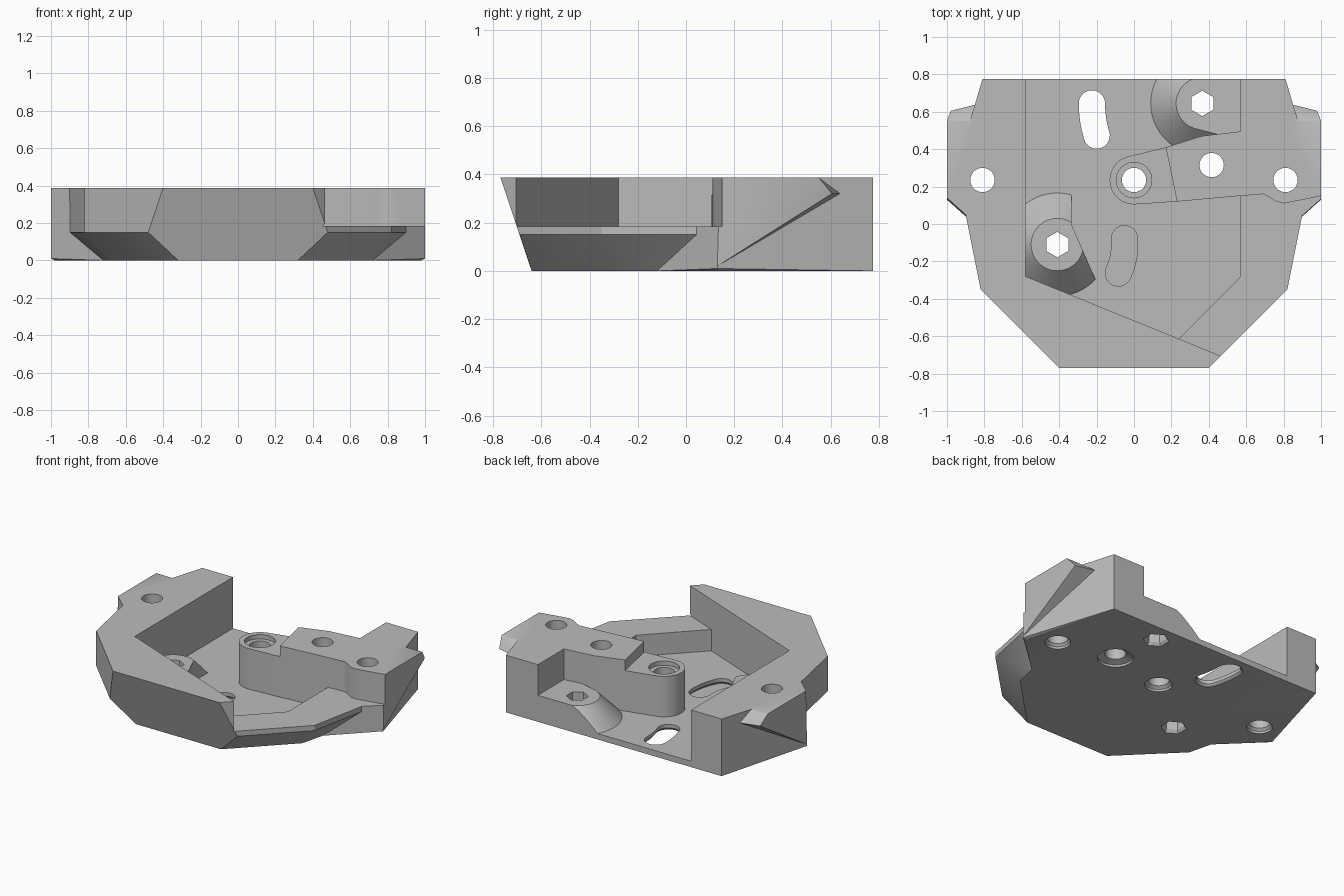
import bpy, bmesh, math
from mathutils import Vector

if "Cube" in bpy.data.objects:
    bpy.data.objects.remove(bpy.data.objects["Cube"], do_unlink=True)

TOP, LIP, FLOOR, PAD = 0.388, 0.185, 0.04, 0.18

grey = bpy.data.materials.new("plain grey")
grey.use_nodes = True
grey.diffuse_color = (0.5, 0.5, 0.5, 1)
grey.node_tree.nodes["Principled BSDF"].inputs["Base Color"].default_value = (0.5, 0.5, 0.5, 1)


def finish(name, bm):
    bmesh.ops.recalc_face_normals(bm, faces=bm.faces[:])
    me = bpy.data.meshes.new(name)
    bm.to_mesh(me)
    bm.free()
    me.materials.append(grey)
    ob = bpy.data.objects.new(name, me)
    bpy.context.collection.objects.link(ob)
    return ob


def hull(name, points, side=1):
    bm = bmesh.new()
    for x, y, z in points:
        bm.verts.new((x * side, y, z))
    res = bmesh.ops.convex_hull(bm, input=bm.verts[:])
    loose = [v for v in bm.verts if not v.link_faces]
    bmesh.ops.delete(bm, geom=loose, context='VERTS')
    bmesh.ops.dissolve_limit(bm, angle_limit=0.002, verts=bm.verts[:], edges=bm.edges[:])
    return finish(name, bm)


def loft(name, *rings):
    """Closed solid through stacked outlines, each given as (points, z)."""
    bm = bmesh.new()
    rows = [[bm.verts.new((x, y, z)) for x, y in pts] for pts, z in rings]
    n = len(rows[0])
    bm.faces.new(rows[0][::-1])
    bm.faces.new(rows[-1])
    for a, b in zip(rows, rows[1:]):
        for i in range(n):
            j = (i + 1) % n
            bm.faces.new((a[i], a[j], b[j], b[i]))
    return finish(name, bm)


def prism(name, pts, z0, z1):
    return loft(name, (pts, z0), (pts, z1))


def combine(body, other, operation):
    mod = body.modifiers.new("join", 'BOOLEAN')
    mod.operation, mod.solver, mod.object = operation, 'EXACT', other
    bpy.context.view_layer.update()
    graph = bpy.context.evaluated_depsgraph_get()
    me = bpy.data.meshes.new_from_object(body.evaluated_get(graph))
    body.modifiers.clear()
    body.data = me
    bpy.data.objects.remove(other, do_unlink=True)


def arc(cx, cy, r, a0, a1, n):
    steps = [math.radians(a0 + (a1 - a0) * i / n) for i in range(n + 1)]
    return [(cx + r * math.cos(a), cy + r * math.sin(a)) for a in steps]


def circle(cx, cy, r, n=40, start=90):
    return arc(cx, cy, r, start, start + 360, n)[:-1]


def slot(cx, cy, r, a0, a1, w):
    (sx, sy), (ex, ey) = arc(cx, cy, r, a0, a1, 1)
    return (arc(cx, cy, r + w, a0, a1, 8) + arc(ex, ey, w, a1, a1 + 180, 14)[1:-1]
            + arc(cx, cy, r - w, a1, a0, 8) + arc(sx, sy, w, a0 + 180, a0 + 360, 14)[1:-1])


# Main block: sloped front, undercut front corners
core = []
for s in (1, -1):
    core += [(s * x, y, z) for x, y, z in (
        (.4, -.77, TOP), (.48, -.69, .15), (.82, -.35, TOP), (.82, -.35, .15),
        (.9, .05, TOP), (.9, .05, .15), (.32, -.64, 0), (.68, -.28, 0),
        (.72, -.12, 0), (.81, .775, 0), (.81, .775, TOP))]
body = hull("mounting_base", core)

# Shoulders and the overhanging side wings
shoulder = [(.9, .05, TOP), (.9, .05, .15), (.72, -.12, 0), (1, .14, TOP), (1, .13, .01),
            (.98, .14, 0), (.81, .775, 0), (.81, .775, TOP), (.6, .3, 0), (.6, .3, TOP)]
wing = [(1, .13, .02), (1, .14, TOP), (1, .55, TOP), (.86, .55, TOP), (.98, .605, .32),
        (.84, .64, .32), (.8, .3, TOP), (.8, .3, .2)]
for s in (1, -1):
    combine(body, hull("shoulder", shoulder, s), 'UNION')
    combine(body, hull("wing", wing, s), 'UNION')

# Lowered front corner, then the deep central pocket
combine(body, prism("lip_cut", [
    (-.58, 1), (-.58, -.28), (.24, -.614), (.45, -.7), (1.2, -1.006), (1.3, .16), (1, .15),
    (.88, .125), (.8, .11), (.76, .12), (.73, .14), (.69, .16), (.57, .15), (.57, 1)],
    LIP, .6), 'DIFFERENCE')
combine(body, prism("pocket_cut", [
    (-.58, 1), (-.58, -.28), (.24, -.614), (.57, -.28), (.57, 1)], FLOOR, .6), 'DIFFERENCE')

# Arm reaching from the side block to the round central boss
combine(body, prism("arm", [
    (.17, .41), (.23, .12), (.62, .155), (.62, .5), (.57, .495), (.36, .47)],
    .02, TOP), 'UNION')
combine(body, prism("boss", arc(0, .235, .13, 105, 275, 24)
                    + [(.23, .12), (.3, .25), (.17, .41)], .02, .315), 'UNION')

# Conical pad at the back, trimmed flush with the back face
bx, by = .365, .645
pad = hull("back_pad", [(x, y, .02) for x, y in circle(bx, by, .295, 64)]
           + [(x, y, PAD) for x, y in circle(bx, by, .14, 64)]
           + [(.6, .44, PAD), (.6, .9, PAD), (.6, .44, .02), (.6, .9, .02)])
combine(pad, prism("trim", [(-.2, .2), (.6, .2), (.6, .775), (-.2, .775)], 0, .5), 'INTERSECT')
combine(body, pad, 'UNION')

# Conical pad beside the tall wall
fx, fy = -.41, -.11
pad = loft("front_pad", (circle(fx, fy, .295, 64), .02), (circle(fx, fy, .14, 64), PAD))
combine(pad, prism("trim", [(-.61, .3), (-.335, .3), (-.335, 0), (-.2, -.31),
                            (-.15, -.42), (-.61, -.32)], 0, .5), 'INTERSECT')
combine(body, pad, 'UNION')

# Round holes, flared at the underside
for x, y, r, flare in ((-.81, .235, .065, .08), (.81, .235, .065, .08),
                       (.415, .315, .065, .11), (0, .235, .065, .085)):
    wide, narrow = circle(x, y, flare), circle(x, y, r)
    combine(body, loft("hole", (wide, -.1), (wide, .015), (narrow, .03), (narrow, .6)), 'DIFFERENCE')
combine(body, prism("boss_recess", circle(0, .235, .095), .285, .6), 'DIFFERENCE')

# Hexagonal holes
for x, y in ((bx, by), (fx, fy)):
    wide, narrow = circle(x, y, .08, 6), circle(x, y, .068, 6)
    combine(body, loft("hex_hole", (wide, -.1), (wide, .005), (narrow, .02), (narrow, .6)), 'DIFFERENCE')

# Curved slots
for args in ((bx, by, .59, 180, 197), (fx, fy, .36, -25, 5)):
    wide, narrow = slot(*args, .082), slot(*args, .07)
    combine(body, loft("slot", (wide, -.1), (wide, .004), (narrow, .016), (narrow, .3)), 'DIFFERENCE')

# Eased long edges along the top and the rear underside
bm = bmesh.new()
bm.from_mesh(body.data)
bmesh.ops.remove_doubles(bm, verts=bm.verts[:], dist=0.0002)


def eased(e):
    if len(e.link_faces) != 2 or e.calc_face_angle(0) < 0.5:
        return False
    a, b = (v.co for v in e.verts)
    on_top = min(a.z, b.z) > TOP - .001 and e.calc_length() > .03
    under = max(a.z, b.z) < .001 and e.calc_length() > .2 and min(a.y, b.y) > .1
    return on_top or under


bmesh.ops.bevel(bm, geom=[e for e in bm.edges if eased(e)], offset=0.01, segments=1,
                affect='EDGES', clamp_overlap=True)
bm.to_mesh(body.data)
bm.free()

# Smooth round walls, crisp edges
body.data.materials.clear()
body.data.materials.append(grey)
for p in body.data.polygons:
    p.material_index = 0
bpy.ops.object.select_all(action='DESELECT')
body.select_set(True)
bpy.context.view_layer.objects.active = body
bpy.ops.object.shade_smooth_by_angle(angle=math.radians(25))
